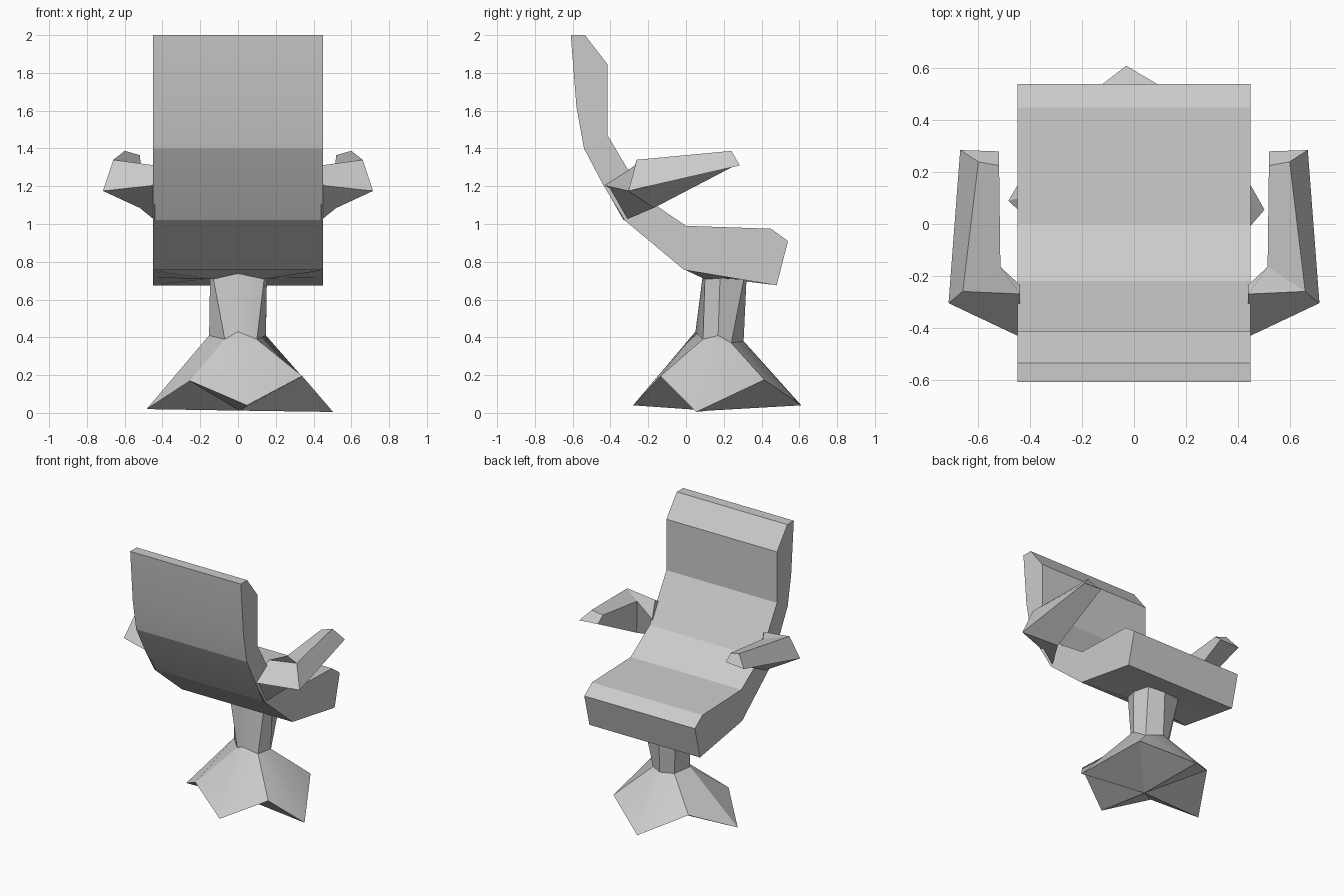
import bpy, bmesh, math

cube = bpy.data.objects.get("Cube")
if cube:
    bpy.data.objects.remove(cube)

grey = bpy.data.materials.new("plain_grey")
grey.use_nodes = True
grey.diffuse_color = (0.6, 0.6, 0.6, 1)
grey.node_tree.nodes["Principled BSDF"].inputs["Base Color"].default_value = grey.diffuse_color


def loft(name, rings, angle=30):
    """Skin matching rings of points in order and cap both ends."""
    bm = bmesh.new()
    loops = [[bm.verts.new(p) for p in ring] for ring in rings]
    for a, b in zip(loops, loops[1:]):
        for i in range(len(a)):
            j = (i + 1) % len(a)
            bm.faces.new((a[i], a[j], b[j], b[i]))
    for end in (loops[0], loops[-1]):
        bm.faces.new(end)
    return finish(name, bm, angle)


def finish(name, bm, angle=30):
    bmesh.ops.recalc_face_normals(bm, faces=bm.faces)
    mesh = bpy.data.meshes.new(name)
    bm.to_mesh(mesh)
    bm.free()
    mesh.materials.append(grey)
    obj = bpy.data.objects.new(name, mesh)
    bpy.context.collection.objects.link(obj)
    bpy.ops.object.select_all(action="DESELECT")
    obj.select_set(True)
    bpy.context.view_layer.objects.active = obj
    bpy.ops.object.shade_smooth_by_angle(angle=math.radians(angle))
    return obj


# Seat and backrest: one side profile (y, z) swept across the width
profile = [(-.61, 2), (-.535, 2), (-.415, 1.845), (-.415, 1.47), (-.22, 1.14),
           (0, .99), (.45, .975), (.54, .91), (.48, .675), (-.01, .757),
           (-.325, 1.02), (-.44, 1.21), (-.54, 1.4), (-.58, 1.62)]
loft("seat_and_back", [[(x, y, z) for y, z in profile] for x in (-.45, .45)], 10)

# Armrests: root, elbow and tip sections (outer, lower, inner, upper)
root = [(.44, -.435, 1.205), (.44, -.33, 1.02), (.44, -.235, 1.18), (.44, -.27, 1.31)]
elbow = [(.715, -.305, 1.175), (.52, -.17, 1.085), (.515, -.165, 1.32), (.66, -.26, 1.34)]
tip = [(.67, .285, 1.31), (.52, .28, 1.32), (.52, .225, 1.365), (.6, .24, 1.387)]
for name, side in (("left_armrest", 1), ("right_armrest", -1)):
    loft(name, [[(side * x, y, z) for x, y, z in ring] for ring in (root, elbow, tip)])

# Pedestal rings run front, left, back, right with the valleys between
under = [(0, 0, .755), (.45, 0, .755), (.45, .24, .716), (.45, .48, .676),
         (0, .48, .676), (-.45, .48, .676), (-.45, .24, .716), (-.45, 0, .755)]
neck_top = [(0, .09, .738), (.138, .1, .708), (.153, .18, .712), (.13, .305, .705),
            (0, .32, .703), (-.13, .305, .705), (-.148, .18, .712), (-.13, .1, .708)]
neck_foot = [(0, .05, .43), (.1, .09, .39), (.148, .17, .41), (.1, .24, .37),
             (0, .305, .38), (-.08, .25, .37), (-.153, .17, .41), (-.07, .09, .39)]
star = [(.047, -.28, .04), (.34, -.135, .195), (.503, .055, .005), (.3, .415, .175),
        (-.03, .61, .04), (-.3, .4, .18), (-.484, .09, .02), (-.255, -.13, .17)]
loft("seat_underside", [under, neck_top], 15)
loft("column", [neck_top, neck_foot])

# Star foot: sloping top plus an underside of four bent panels
bm = bmesh.new()
upper = [bm.verts.new(p) for p in neck_foot]
outer = [bm.verts.new(p) for p in star]
hub = bm.verts.new((.01, .12, .012))
for i in range(8):
    j = (i + 1) % 8
    bm.faces.new((upper[i], upper[j], outer[j], outer[i]))
    bm.faces.new((outer[i], outer[j], hub))
bm.faces.new(upper)
finish("star_foot", bm)
